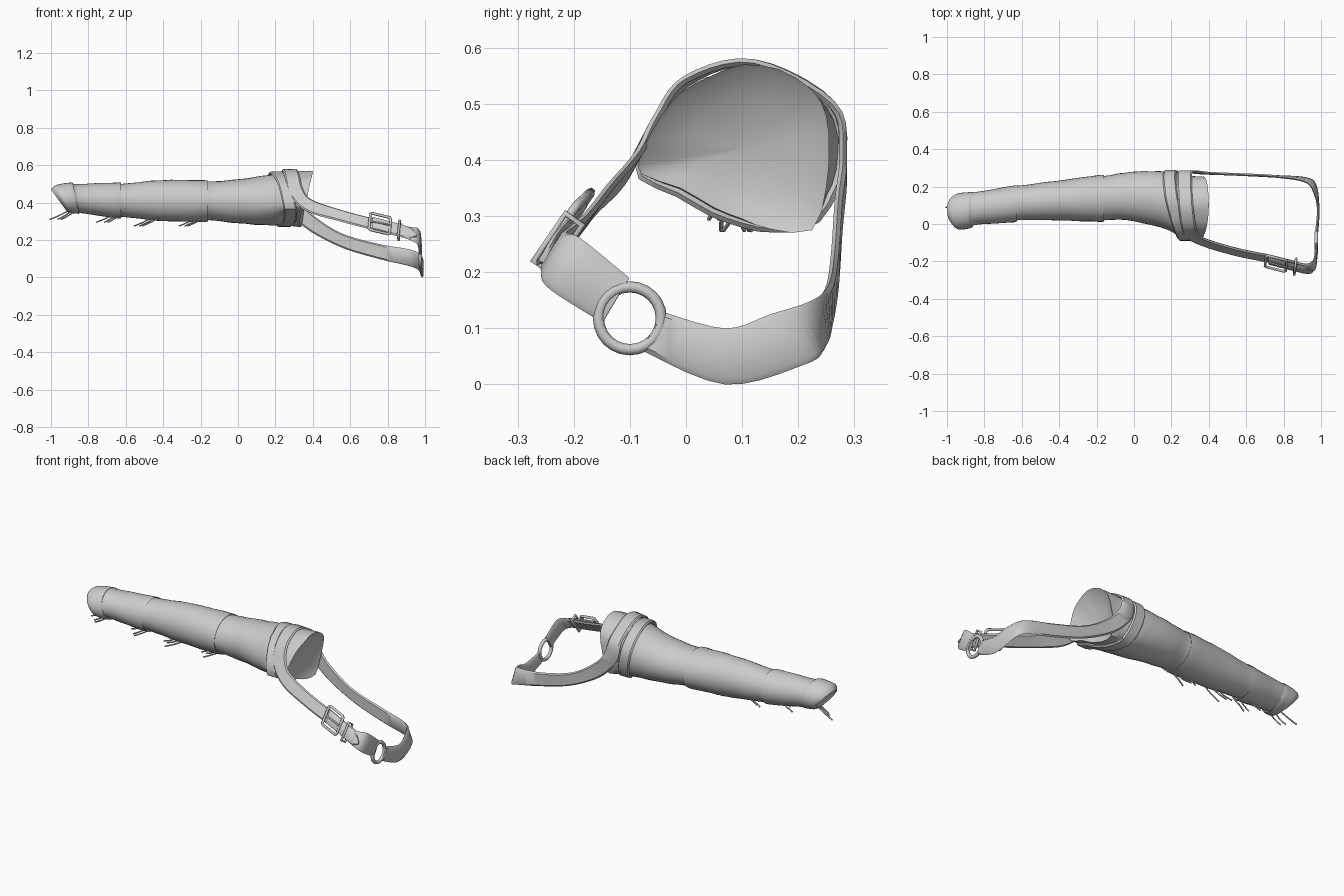
import bpy, bmesh, math, random
from mathutils import Vector

random.seed(4)
if "Cube" in bpy.data.objects:
    bpy.data.objects.remove(bpy.data.objects["Cube"])

grey = bpy.data.materials.new("plain grey")
grey.use_nodes = True
grey.diffuse_color = (0.6, 0.6, 0.6, 1)
grey.node_tree.nodes["Principled BSDF"].inputs["Base Color"].default_value = grey.diffuse_color

SIDES = 32


def spline(points, steps, closed=False):
    """Smooth curve through tuples of any length."""
    pts = [Vector(p) for p in points]
    n = len(pts)
    pick = (lambda i: pts[i % n]) if closed else (lambda i: pts[max(0, min(n - 1, i))])
    out = []
    for i in range(n if closed else n - 1):
        a, b, c, d = (pick(i + k) for k in (-1, 0, 1, 2))
        for s in range(steps):
            t = s / steps
            out.append(0.5 * (2 * b + (c - a) * t + (2 * a - 5 * b + 4 * c - d) * t ** 2
                              + (3 * b - a - 3 * c + d) * t ** 3))
    if not closed:
        out.append(pts[-1])
    return out


def finish(obj, angle=40):
    obj.data.materials.append(grey)
    bpy.ops.object.select_all(action='DESELECT')
    obj.select_set(True)
    bpy.context.view_layer.objects.active = obj
    bpy.ops.object.shade_smooth_by_angle(angle=math.radians(angle))
    return obj


def loft(name, rings, loop=False, angle=40):
    """Skin a row of equal rings; open rows get end caps."""
    bm = bmesh.new()
    rows = [[bm.verts.new(p) for p in ring] for ring in rings]
    n = len(rows[0])
    pairs = list(zip(rows, rows[1:])) + ([(rows[-1], rows[0])] if loop else [])
    for a, b in pairs:
        for k in range(n):
            bm.faces.new((a[k], a[(k + 1) % n], b[(k + 1) % n], b[k]))
    if not loop:
        bm.faces.new(rows[0])
        bm.faces.new(rows[-1])
    bmesh.ops.recalc_face_normals(bm, faces=bm.faces)
    mesh = bpy.data.meshes.new(name)
    bm.to_mesh(mesh)
    bm.free()
    obj = bpy.data.objects.new(name, mesh)
    bpy.context.collection.objects.link(obj)
    return finish(obj, angle)


def ribbon(name, centres, halves, thick=0.007, loop=False):
    """Flat strap along a path, with a half-width vector at each point."""
    rings, n = [], len(centres)
    for i, (p, w) in enumerate(zip(centres, halves)):
        if loop:
            along = centres[(i + 1) % n] - centres[i - 1]
        else:
            along = centres[min(i + 1, n - 1)] - centres[max(i - 1, 0)]
        up = along.cross(w).normalized() * thick
        rings.append([p + w, p + w * 0.8 + up, p - w * 0.8 + up,
                      p - w, p - w * 0.8 - up, p + w * 0.8 - up])
    return loft(name, rings, loop)


def strap(name, rows, steps=5, thick=0.007):
    path = spline(rows, steps)
    return ribbon(name, [Vector(r[:3]) for r in path], [Vector(r[3:]) for r in path], thick)


def wire(name, points, radius, closed=False):
    curve = bpy.data.curves.new(name, 'CURVE')
    curve.dimensions = '3D'
    curve.bevel_depth = radius
    curve.bevel_resolution = 1
    curve.use_fill_caps = True
    line = curve.splines.new('POLY')
    line.points.add(len(points) - 1)
    for node, p in zip(line.points, points):
        node.co = (*p, 1)
    line.use_cyclic_u = closed
    curve.materials.append(grey)
    obj = bpy.data.objects.new(name, curve)
    bpy.context.collection.objects.link(obj)
    return obj


# Sleeve: station x, end slant, y range, z range, blend to the flared mouth
stations = [
    (-0.96, 0.04, 0, 0.15, 0.36, 0.47, 0), (-0.935, 0.035, -0.03, 0.165, 0.345, 0.495, 0),
    (-0.87, 0.02, -0.02, 0.17, 0.34, 0.508, 0), (-0.85, 0.01, -0.005, 0.17, 0.345, 0.5, 0),
    (-0.64, 0, 0.01, 0.205, 0.315, 0.508, 0), (-0.62, 0, 0.02, 0.205, 0.325, 0.5, 0),
    (-0.42, 0, 0.02, 0.23, 0.303, 0.52, 0), (-0.18, 0, 0.012, 0.262, 0.297, 0.52, 0),
    (-0.155, 0, 0.022, 0.258, 0.306, 0.513, 0), (0, 0, 0.015, 0.28, 0.29, 0.525, 0),
    (0.18, 0, -0.02, 0.285, 0.275, 0.545, 0.2), (0.27, 0.01, -0.06, 0.275, 0.28, 0.555, 0.7),
    (0.33, 0.025, -0.06, 0.26, 0.28, 0.555, 0.95), (0.365, 0.035, -0.06, 0.25, 0.28, 0.57, 1)]
mouth = spline([(0.255, 0.42), (0.25, 0.48), (0.225, 0.525), (0.165, 0.562), (0.1, 0.57),
                (0.045, 0.55), (-0.01, 0.52), (-0.05, 0.47), (-0.08, 0.41), (-0.08, 0.375),
                (-0.01, 0.35), (0.05, 0.315), (0.1, 0.295), (0.15, 0.277), (0.225, 0.275),
                (0.25, 0.35)], 2, True)
rings = []
for x, slant, y0, y1, z0, z1, blend in spline(stations, 4):
    ring = []
    for k in range(SIDES):
        a = math.tau * k / SIDES
        r = 1 + 0.012 * math.sin(45 * x + 3 * math.sin(a + 5 * x)) * (x > -0.9)
        y = (y0 + y1) / 2 + (y1 - y0) / 2 * math.cos(a) * r
        z = (z0 + z1) / 2 + (z1 - z0) / 2 * math.sin(a) * r
        lean = slant * math.sin(a) * (1 if x > 0 else -1)
        m = mouth[k]
        ring.append(Vector((x + lean, y + (m[0] - y) * blend, z + (m[1] - z) * blend)))
    rings.append(ring)


def shrunk(ring, scale, shift):
    mid = sum(ring, Vector()) / len(ring)
    return [mid + (p - mid) * scale + Vector((shift, 0, 0)) for p in ring]


skin = ([shrunk(rings[0], s, d) for s, d in ((0.1, 0.012), (0.9, 0.006))] + rings
        + [shrunk(rings[-1], s, d) for s, d in ((0.95, -0.006), (0.6, -0.03), (0.1, -0.04))])
loft("sleeve", skin, angle=50)

# Collar wrapped round the sleeve behind the strap
collar = []
for k in range(SIDES):
    a = math.tau * k / SIDES
    x = 0.235 - 0.035 * math.cos(a) - 0.03 * math.sin(a)
    ring = min(rings, key=lambda r: abs(r[k].x - x))
    mid = sum(ring, Vector()) / SIDES
    p = mid + (ring[k] - mid) * 1.03
    collar.append(Vector((x, p.y, p.z)))
ribbon("collar", collar, [Vector((0.035, 0, 0))] * SIDES, 0.008, loop=True)

# Long strap: ring, round the back, over the sleeve, down the front to the ring
strap("long_strap", [
    (0.975, -0.06, 0.095, 0, 0.02, 0.034), (0.985, 0.07, 0.05, 0, 0, 0.05),
    (0.97, 0.18, 0.08, 0, -0.03, 0.045), (0.92, 0.235, 0.105, 0, -0.01, 0.045),
    (0.75, 0.255, 0.14, 0, 0, 0.04), (0.55, 0.265, 0.2, 0, 0, 0.038),
    (0.38, 0.272, 0.3, 0.02, 0, 0.035), (0.29, 0.28, 0.4, 0.04, 0, 0.015),
    (0.27, 0.26, 0.5, 0.04, 0, 0), (0.275, 0.12, 0.573, 0.04, 0, 0),
    (0.29, 0, 0.54, 0.04, 0, 0.005), (0.31, -0.06, 0.46, 0.035, 0.01, 0.02),
    (0.38, -0.1, 0.385, 0.012, 0.018, 0.032), (0.55, -0.15, 0.33, 0.005, 0.02, 0.03),
    (0.72, -0.185, 0.285, 0.005, 0.02, 0.03), (0.84, -0.215, 0.255, 0.005, 0.02, 0.03),
    (0.92, -0.235, 0.235, 0, 0.022, 0.035), (0.965, -0.215, 0.215, 0, 0.028, 0.045),
    (0.975, -0.125, 0.15, 0, 0.024, 0.04)])
strap("strap_tongue", [
    (0.72, -0.197, 0.294, 0, 0.02, 0.03), (0.84, -0.228, 0.263, 0, 0.02, 0.03),
    (0.92, -0.248, 0.24, 0, 0.018, 0.027), (0.955, -0.255, 0.225, 0, 0.004, 0.006)], 4, 0.005)

# Joining ring
bpy.ops.mesh.primitive_torus_add(major_radius=0.056, minor_radius=0.01, major_segments=24,
                                 minor_segments=8, location=(0.975, -0.1, 0.118),
                                 rotation=(0, math.pi / 2, 0))
bpy.context.object.name = "joining_ring"
finish(bpy.context.object, 80)

# Buckle frame, prong and strap keeper
along = Vector((0.055, -0.014, -0.013))
wide = Vector((0.004, 0.03, 0.044))
out = along.cross(wide).normalized() * 0.014
if out.y > 0:
    out = -out


def frame(name, centre, length, radius, corners):
    wire(name, [centre + along * u * length + wide * v + out * n for u, v, n in corners],
         radius, True)


buckle = Vector((0.76, -0.2, 0.28))
frame("buckle_frame", buckle, 1, 0.008, [(-1, -0.85, 1), (-0.85, -1, 1), (0.85, -1, 1), (1, -0.85, 1),
                                         (1, 0.85, 1), (0.85, 1, 1), (-0.85, 1, 1), (-1, 0.85, 1)])
wire("buckle_prong", [buckle - along + out, buckle + out * 1.6, buckle + along + out * 1.5], 0.005)
frame("strap_keeper", Vector((0.862, -0.225, 0.25)), 0, 0.007,
      [(0, -0.95, -1), (0, 0.95, -1), (0, 0.95, 1.6), (0, -0.95, 1.6)])

# Loose threads hanging in clusters below the sleeve
for x, y, z in ((-0.87, 0.06, 0.345), (-0.62, 0.07, 0.33), (-0.42, 0.09, 0.31), (-0.18, 0.1, 0.31)):
    for k in range(3):
        start = Vector((x - 0.02 * k, y + 0.02 * (k - 1), z + 0.01))
        reach = random.uniform(0.07, 0.1)
        bend = start + Vector((-reach * 0.5, random.uniform(-0.01, 0.01), -0.025))
        tip = start + Vector((-reach, random.uniform(-0.02, 0.02), -0.045))
        wire("loose_thread", spline([start, bend, tip], 3), 0.004)
